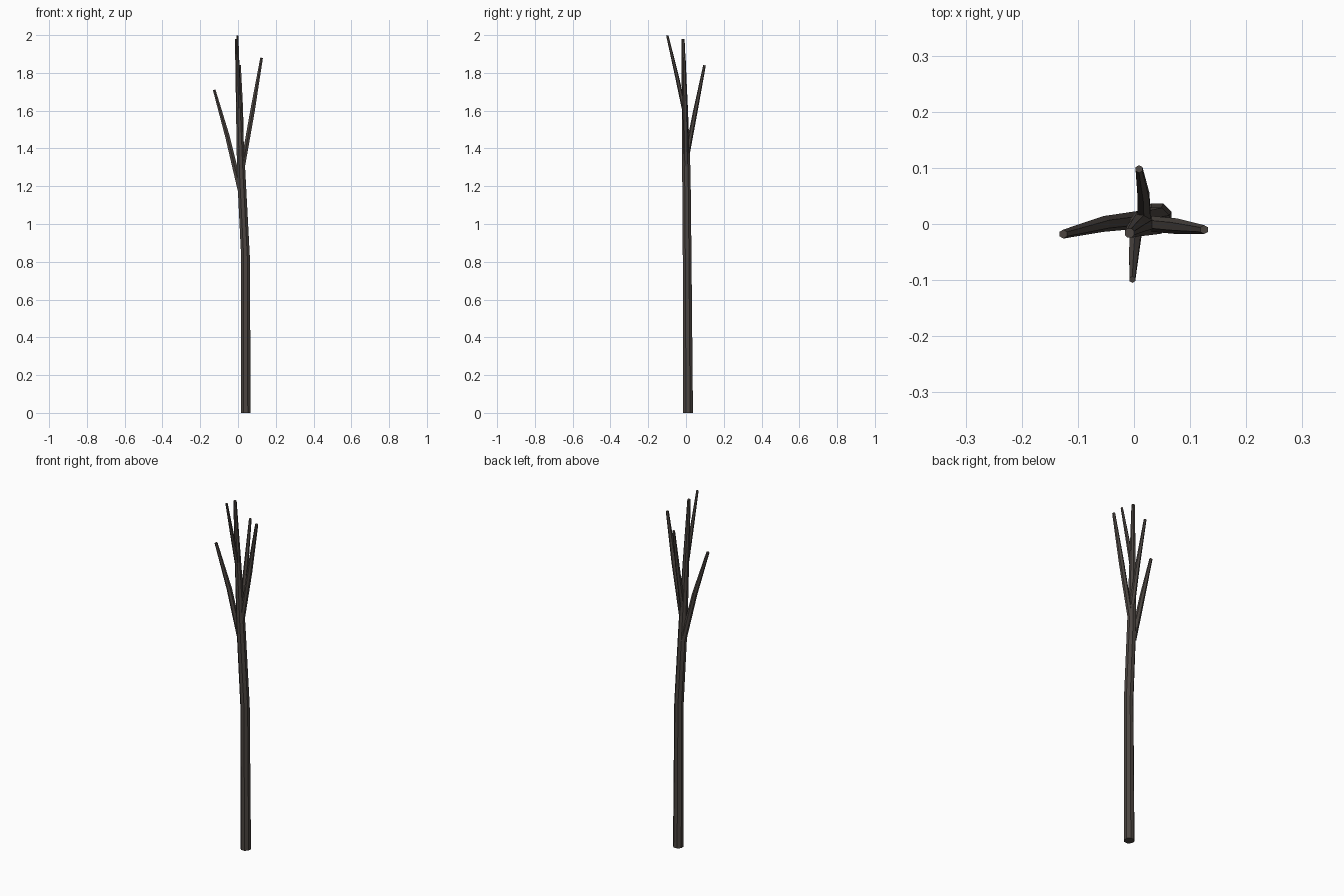
import bpy, bmesh, math
from mathutils import Vector

if "Cube" in bpy.data.objects:
    bpy.data.objects.remove(bpy.data.objects["Cube"])

bark = bpy.data.materials.new("dark_bark")
bark.diffuse_color = (0.072, 0.060, 0.053, 1)
bark.use_nodes = True
bark.node_tree.nodes["Principled BSDF"].inputs["Base Color"].default_value = bark.diffuse_color


def limb(name, path, sides):
    """Faceted tapering tube through (x, y, z, radius) points, capped at both ends."""
    pts = [Vector(p[:3]) for p in path]
    bm = bmesh.new()
    rings = []
    for i, p in enumerate(pts):
        t = (pts[min(i + 1, len(pts) - 1)] - pts[max(i - 1, 0)]).normalized()
        if i == 0 and p.z == 0:
            t = Vector((0, 0, 1))          # flat cut on the ground
        u = Vector((0, 1, 0)).cross(t).normalized()
        v = t.cross(u)
        ring = []
        for k in range(sides):
            a = 2 * math.pi * (k + 0.5) / sides
            ring.append(bm.verts.new(p + path[i][3] * (u * math.cos(a) + v * math.sin(a))))
        rings.append(ring)
    for a, b in zip(rings, rings[1:]):
        for k in range(sides):
            n = (k + 1) % sides
            bm.faces.new((a[k], a[n], b[n], b[k]))
    bm.faces.new(rings[0][::-1])
    bm.faces.new(rings[-1])
    bmesh.ops.recalc_face_normals(bm, faces=bm.faces)
    me = bpy.data.meshes.new(name)
    bm.to_mesh(me)
    bm.free()
    me.materials.append(bark)
    ob = bpy.data.objects.new(name, me)
    bpy.context.collection.objects.link(ob)


# Gently bent trunk
limb("trunk", [(0.041, 0.011, 0, 0.028), (0.040, 0.006, 0.82, 0.025),
               (0.017, 0.002, 1.27, 0.024), (0.005, -0.006, 1.62, 0.017),
               (-0.008, -0.016, 1.98, 0.009)], 8)

# Four upright side branches
limb("left_branch", [(0.012, 0.008, 1.18, 0.016), (-0.055, 0.000, 1.46, 0.014),
                     (-0.126, -0.018, 1.71, 0.008)], 6)
limb("right_branch", [(0.024, 0.001, 1.30, 0.014), (0.077, -0.004, 1.60, 0.014),
                      (0.125, -0.010, 1.88, 0.008)], 6)
limb("back_branch", [(0.018, 0.004, 1.36, 0.014), (0.017, 0.050, 1.60, 0.012),
                     (0.009, 0.098, 1.84, 0.007)], 6)
limb("front_branch", [(0.004, -0.008, 1.60, 0.012), (0.000, -0.050, 1.79, 0.010),
                      (-0.003, -0.099, 1.998, 0.006)], 6)
